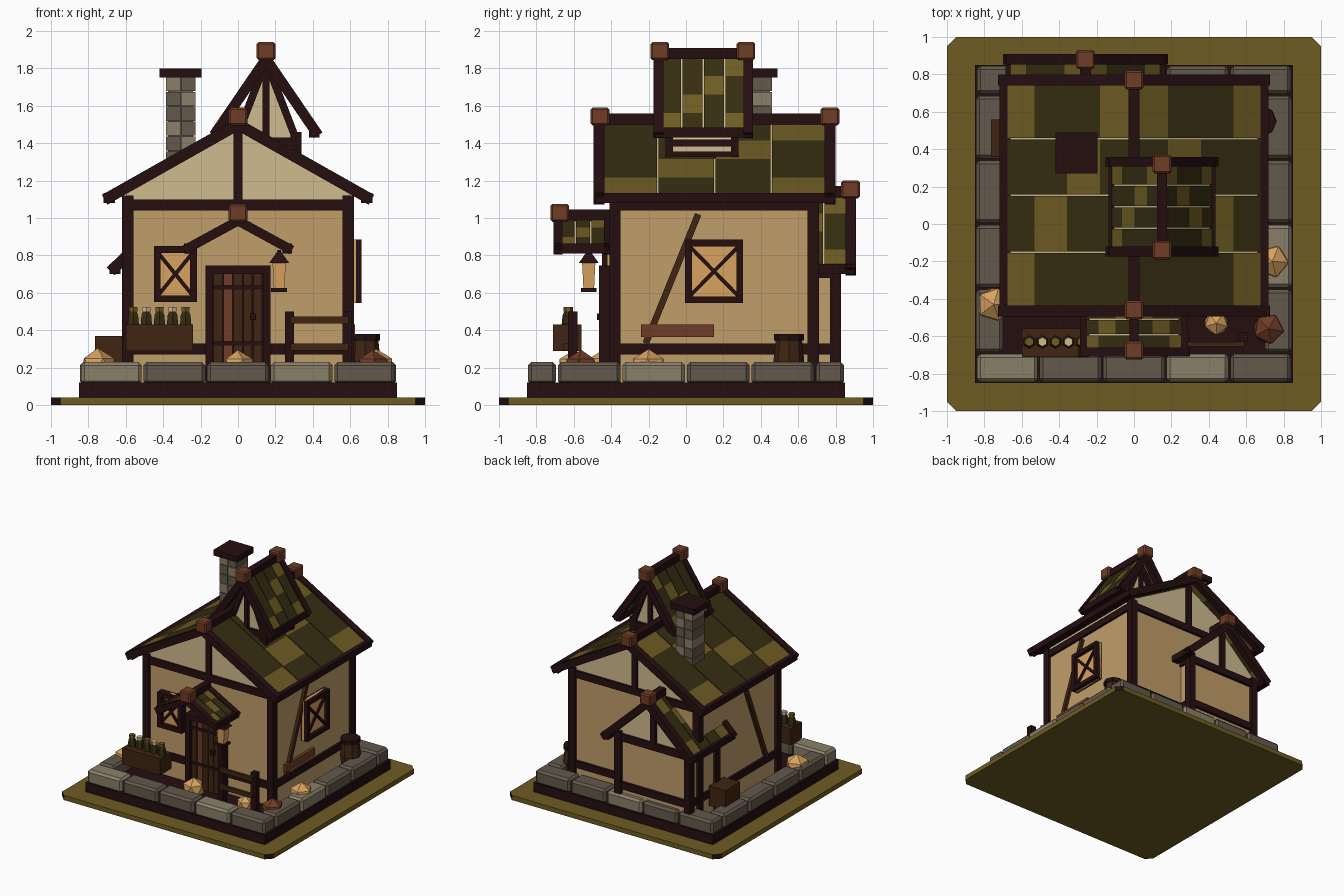
import bpy, bmesh, math
from mathutils import Vector as V, Matrix as M

if "Cube" in bpy.data.objects:
    bpy.data.objects.remove(bpy.data.objects["Cube"])

# Ten flat colours (display rgb converted to linear)
COL = dict(timber=(37, 14, 16), red_wood=(112, 60, 38), brown_wood=(62, 37, 18), olive=(110, 92, 35),
           dark_olive=(54, 46, 17), tan_plaster=(192, 158, 106), cream_plaster=(208, 187, 142),
           warm_glass=(216, 162, 95), light_stone=(138, 128, 105), dark_stone=(99, 89, 76))
lin = lambda c: ((c / 255 + 0.055) / 1.055) ** 2.4 if c > 10 else c / 255 / 12.92
NAMES, MATS = list(COL), []
for n, rgb in COL.items():
    m = bpy.data.materials.new(n)
    m.diffuse_color = (*[lin(c) for c in rgb], 1)
    m.use_nodes = True
    m.node_tree.nodes["Principled BSDF"].inputs["Base Color"].default_value = m.diffuse_color
    MATS.append(m)

PARTS = {}

def paint(part, verts, mat):
    for f in {f for v in verts for f in v.link_faces}:
        f.material_index = NAMES.index(mat)

def bm_of(part):
    return PARTS.setdefault(part, bmesh.new())

def box(part, mat, x, y, z):
    c = [(a + b) / 2 for a, b in (x, y, z)]
    s = [abs(b - a) for a, b in (x, y, z)]
    r = bmesh.ops.create_cube(bm_of(part), size=1, matrix=M.Translation(c) @ M.Diagonal((*s, 1)))
    paint(part, r['verts'], mat)
    return r['verts']

def beam(part, mat, p, q, w, t, n):
    # bar from p to q, thickness t along n, width w across
    p, q, n = V(p), V(q), V(n)
    d = (q - p).normalized()
    s = n.cross(d)
    rot = M((s * w, n * t, d * (q - p).length)).transposed().to_4x4()
    r = bmesh.ops.create_cube(bm_of(part), size=1, matrix=M.Translation((p + q) / 2) @ rot)
    paint(part, r['verts'], mat)

def cone(part, mat, c, z0, z1, r1, r2, seg, rot=0):
    m = M.Translation((c[0], c[1], (z0 + z1) / 2)) @ M.Rotation(rot, 4, 'Z')
    r = bmesh.ops.create_cone(bm_of(part), cap_ends=True, segments=seg, radius1=r1, radius2=r2,
                              depth=z1 - z0, matrix=m)
    paint(part, r['verts'], mat)

def prism(part, mat, pts, y0, y1):
    bm = bm_of(part)
    a = [bm.verts.new((x, y0, z)) for x, z in pts]
    b = [bm.verts.new((x, y1, z)) for x, z in pts]
    k = len(a)
    bm.faces.new(a)
    bm.faces.new(b[::-1])
    for i in range(k):
        bm.faces.new((a[i], b[i], b[(i + 1) % k], a[(i + 1) % k]))
    paint(part, a + b, mat)

def gable_roof(name, cx, y0, y1, half, zr, ze, cols, rows, caps, w=0.06):
    # tiles, barge boards, eaves, ridge and end caps
    for s in (-1, 1):
        top, low = V((cx, 0, zr)), V((cx + s * half, 0, ze))
        ym = V((0, (y0 + y1) / 2, 0))
        beam(name + '_underlay', 'cream_plaster', top + ym, low + ym, 0.012, y1 - y0 - 0.06, (0, 1, 0))
        a, b = y0 + w * 0.7, y1 - w * 0.7
        for c in range(cols):
            for r in range(rows):
                mat = 'olive' if r == c or r == c - 3 else 'dark_olive'
                yc = V((0, a + (b - a) * (c + 0.5) / cols, 0))
                p, q = low.lerp(top, r / rows) + yc, low.lerp(top, (r + 1) / rows) + yc
                beam(name + '_tiles', mat, p, q, 0.03, (b - a) / cols - 0.008, (0, 1, 0))
        d = (low - top).normalized() * 0.015
        for y in (y0 + w / 2, y1 - w / 2):
            beam(name + '_trim', 'timber', top + V((0, y, 0)), low + d + V((0, y, 0)), w, w * 0.95, (0, 1, 0))
        x = cx + s * (half - 0.012)
        box(name + '_trim', 'timber', (x - w / 2, x + w / 2), (y0 + 0.01, y1 - 0.01), (ze - 0.025, ze + 0.03))
    box(name + '_trim', 'timber', (cx - w / 2, cx + w / 2), (y0 + 0.01, y1 - 0.01), (zr + 0.0, zr + 0.06))
    for y in caps:
        box(name + '_caps', 'red_wood', (cx - 0.05, cx + 0.05), (y - 0.05, y + 0.05), (zr - 0.005, zr + 0.09))

def window(name, c, u, n, hw, hh):
    # framed pane with crossed bars; u runs along the wall, n points out
    c, u, n, z = V(c), V(u), V(n), V((0, 0, 1))
    beam(name, 'warm_glass', c - z * hh + n * 0.02, c + z * hh + n * 0.02, 2 * hw, 0.02, n)
    for s in (-1, 1):
        e, f = u * (hw - 0.018) * s, z * (hh - 0.018) * s
        beam(name, 'timber', c + e - z * hh + n * 0.03, c + e + z * hh + n * 0.03, 0.036, 0.06, n)
        beam(name, 'timber', c + f - u * hw + n * 0.03, c + f + u * hw + n * 0.03, 0.036, 0.06, n)
        beam(name, 'timber', c - e - z * (hh - .03) + n * .035, c + e + z * (hh - .03) + n * .035, 0.02, 0.02, n)

# Ground plate with cut corners, dark footing
v = box('ground_plate', 'olive', (-1, 1), (-1, 1), (0, 0.04))
g = bm_of('ground_plate')
up = [e for e in g.edges if abs(e.verts[0].co.z - e.verts[1].co.z) > 0.01]
bmesh.ops.bevel(g, geom=up, offset=0.05, segments=1, affect='EDGES')
box('footing', 'timber', (-0.85, 0.85), (-0.85, 0.85), (0.04, 0.12))

# Ring of foundation stones
cut = [-0.845, -0.51, -0.17, 0.17, 0.51, 0.845]
for i in range(5):
    for s in (-1, 1):
        m = 'light_stone' if (i + (s > 0)) % 3 == 0 else 'dark_stone'
        box('foundation_stones', m, (cut[i] + .005, cut[i + 1] - .005), (s * 0.845, s * 0.695), (0.11, 0.23))
for i in range(4):
    a = -0.69 + 0.345 * i
    for s in (-1, 1):
        m = 'light_stone' if i == 1 and s > 0 else 'dark_stone'
        box('foundation_stones', m, (s * 0.845, s * 0.7), (a + .005, a + 0.34), (0.11, 0.23))

# Main house walls and gables
box('house_walls', 'tan_plaster', (-0.595, 0.595), (-0.385, 0.685), (0.11, 1.09))
prism('house_gables', 'cream_plaster', [(-0.6, 1.08), (0.6, 1.08), (0.6, 1.13), (0, 1.47), (-0.6, 1.13)], -0.385, 0.685)
for x in (-0.59, 0.59):
    for y in (-0.38, 0.68):
        box('house_frame', 'timber', (x - .03, x + .03), (y - .03, y + .03), (0.11, 1.12))
for z0, z1 in ((0.27, 0.33), (1.04, 1.1)):
    for y in (-0.38, 0.68):
        box('house_frame', 'timber', (-0.6, 0.6), (y - .025, y + .025), (z0, z1))
    for x in (-0.59, 0.59):
        box('house_frame', 'timber', (x - .025, x + .025), (-0.4, 0.7), (z0, z1))
for y in (-0.38, 0.68):
    box('house_frame', 'timber', (-0.025, 0.025), (y - .025, y + .025), (1.1, 1.48))
for s in (-1, 1):
    beam('wall_braces', 'brown_wood', (s * .605, -0.215, 0.33), (s * .605, 0.065, 1.02), 0.035, 0.03, (1, 0, 0))
box('wall_plank', 'red_wood', (0.6, 0.625), (-0.24, 0.15), (0.365, 0.43))
gable_roof('main_roof', 0, -0.495, 0.8, 0.7, 1.5, 1.105, 4, 4, (-0.46, 0.77))

# Back extension
cx = -0.26
box('extension_walls', 'tan_plaster', (cx - .335, cx + .335), (0.43, 0.8), (0.11, 0.75))
prism('extension_gable', 'cream_plaster', [(cx - .34, .72), (cx + .34, .72), (cx + .34, .77), (cx, 1.1), (cx - .34, .77)], 0.43, 0.8)
for s in (-1, 1):
    x = cx + s * 0.33
    for y in (0.45, 0.8):
        box('extension_frame', 'timber', (x - .03, x + .03), (y - .03, y + .03), (0.11, 0.76))
    for z in (0.3, 0.71):
        box('extension_frame', 'timber', (x - .022, x + .022), (0.45, 0.8), (z - .03, z + .03))
for z in (0.3, 0.71):
    box('extension_frame', 'timber', (cx - .33, cx + .33), (0.775, 0.825), (z - .03, z + .03))
box('extension_frame', 'timber', (cx - .025, cx + .025), (0.775, 0.825), (0.71, 1.1))
gable_roof('extension_roof', cx, 0.3, 0.91, 0.41, 1.11, 0.725, 4, 4, (0.88,))

# Dormer turret on the right slope
dx = 0.15
prism('dormer_walls', 'cream_plaster', [(dx - .16, 1.3), (dx + .16, 1.3), (dx + .16, 1.42), (dx, 1.8), (dx - .16, 1.42)], -0.085, 0.255)
for y in (-0.09, 0.26):
    box('dormer_frame', 'timber', (dx - .018, dx + .018), (y - .02, y + .02), (1.4, 1.82))
    box('dormer_frame', 'timber', (dx - .16, dx + .19), (y - .02, y + .02), (1.38, 1.43))
    box('dormer_frame', 'timber', (dx + .13, dx + .19), (y - .02, y + .02), (1.32, 1.46))
    for s in (-1, 1):
        beam('dormer_frame', 'timber', (dx + s * .015, y, 1.8), (dx + s * .165, y, 1.41), 0.04, 0.04, (0, 1, 0))
for z in (1.335, 1.4):
    box('dormer_frame', 'timber', (dx + .14, dx + .185), (-0.1, 0.27), (z - .018, z + .02))
gable_roof('dormer_roof', dx, -0.175, 0.36, 0.27, 1.85, 1.455, 4, 4, (-0.14, 0.32), 0.055)

# Chimney of stacked stones
for i in range(7):
    z = 1.2 + i * 0.08
    for j in (0, 1):
        x = -0.385 + j * 0.08
        m = 'light_stone' if (i + j) % 3 == 0 else 'dark_stone'
        box('chimney_stones', m, (x, x + .077), (0.3, 0.46), (z, z + 0.075))
box('chimney_core', 'dark_stone', (-0.375, -0.24), (0.31, 0.45), (1.15, 1.76))
box('chimney_cap', 'timber', (-0.42, -0.195), (0.27, 0.49), (1.75, 1.8))

# Porch roof
gable_roof('porch_roof', 0, -0.71, -0.39, 0.275, 0.985, 0.835, 3, 3, (-0.675,), 0.05)

# Door with planks, straps and knob
for i in range(5):
    x = -0.13 + i * 0.053
    box('door_planks', 'red_wood' if i == 1 else 'brown_wood', (x, x + .047), (-0.44, -0.38), (0.12, 0.71))
box('door_frame', 'timber', (-0.17, 0.17), (-0.425, -0.38), (0.12, 0.74))
for s in (-1, 1):
    box('door_frame', 'timber', (s * .135, s * .175), (-0.465, -0.38), (0.12, 0.74))
box('door_frame', 'timber', (-0.175, 0.175), (-0.465, -0.38), (0.7, 0.745))
for z in (0.33, 0.63):
    box('door_straps', 'timber', (-0.13, 0.13), (-0.448, -0.43), (z - .012, z + .012))
box('door_knob', 'timber', (0.065, 0.095), (-0.475, -0.43), (0.455, 0.49))

# Windows
window('front_window', (-0.335, -0.39, 0.7), (1, 0, 0), (0, -1, 0), 0.115, 0.15)
window('side_window', (0.6, 0.15, 0.715), (0, 1, 0), (1, 0, 0), 0.155, 0.17)

# Lantern
L = (0.22, -0.52)
cone('lantern', 'warm_glass', L, 0.62, 0.76, 0.04, 0.05, 4, math.pi / 4)
cone('lantern', 'timber', L, 0.76, 0.82, 0.075, 0.015, 4, math.pi / 4)
cone('lantern', 'timber', L, 0.605, 0.625, 0.06, 0.06, 4, math.pi / 4)
box('lantern', 'timber', (0.21, 0.23), (-0.53, -0.4), (0.81, 0.83))

# Planter crate with bottles
box('planter', 'brown_wood', (-0.6, -0.24), (-0.71, -0.56), (0.29, 0.43))
for i in range(5):
    c = (-0.56 + i * 0.07, -0.63)
    cone('bottles', 'dark_olive', c, 0.42, 0.48, 0.036, 0.03, 6)
    cone('bottles', 'dark_olive', c, 0.48, 0.51, 0.03, 0.016, 6)
    cone('bottles', 'cream_plaster' if i in (1, 3) else 'olive', c, 0.5, 0.525, 0.025, 0.025, 6)

# Fence, barrel and crate
for x in (0.275, 0.585):
    box('fence_posts', 'timber', (x - .025, x + .025), (-0.63, -0.58), (0.11, 0.5))
for z in (0.31, 0.455):
    box('fence_rails', 'brown_wood', (0.28, 0.59), (-0.655, -0.63), (z - .018, z + .018))
B = (0.68, 0.55)
cone('barrel', 'brown_wood', B, 0.12, 0.24, 0.068, 0.082, 8)
cone('barrel', 'brown_wood', B, 0.24, 0.35, 0.082, 0.07, 8)
cone('barrel', 'timber', B, 0.345, 0.38, 0.08, 0.08, 8)
box('crate', 'brown_wood', (-0.765, -0.61), (0.36, 0.56), (0.2, 0.37))

# Faceted boulders
for x, y, r, m in ((-0.75, -0.43, .1, 'warm_glass'), (0.74, -0.2, .095, 'warm_glass'), (0.72, -0.56, .09, 'red_wood'),
                   (0.44, -0.53, .07, 'warm_glass'), (0, -0.6, .09, 'warm_glass')):
    z = 0.16 if r < .08 else 0.205
    t = M.Translation((x, y, z)) @ M.Rotation(x * 5, 4, 'Z') @ M.Diagonal((r, r, r, 1))
    q = bmesh.ops.create_icosphere(bm_of('boulders'), subdivisions=1, radius=1, matrix=t)
    paint('boulders', q['verts'], m)

# Turn every part into an object
for n, bm in PARTS.items():
    bmesh.ops.recalc_face_normals(bm, faces=bm.faces)
    me = bpy.data.meshes.new(n)
    for m in MATS:
        me.materials.append(m)
    bm.to_mesh(me)
    bm.free()
    ob = bpy.data.objects.new(n, me)
    bpy.context.collection.objects.link(ob)
    if n == 'foundation_stones' or n.endswith('_caps'):
        b = ob.modifiers.new('soft_edges', 'BEVEL')
        b.width, b.segments = (0.018, 1) if n == 'foundation_stones' else (0.01, 1)
